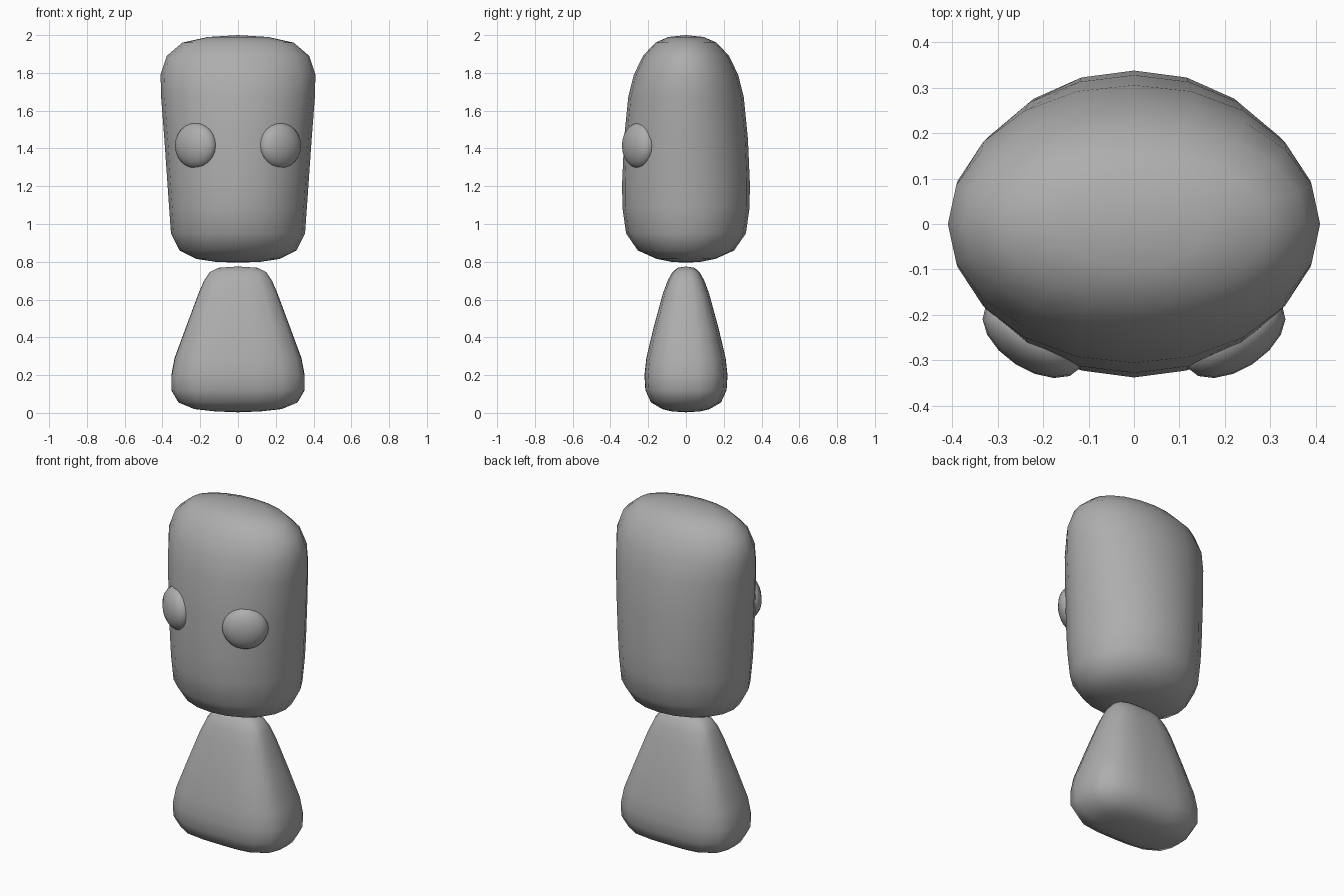
import bpy, bmesh, math

if "Cube" in bpy.data.objects:
    bpy.data.objects.remove(bpy.data.objects["Cube"])

grey = bpy.data.materials.new("grey")
grey.diffuse_color = (0.42, 0.42, 0.42, 1)
grey.use_nodes = True
grey.node_tree.nodes["Principled BSDF"].inputs["Base Color"].default_value = grey.diffuse_color


def finish(name, bm):
    bmesh.ops.recalc_face_normals(bm, faces=bm.faces)
    for f in bm.faces:
        f.smooth = True
    me = bpy.data.meshes.new(name)
    bm.to_mesh(me)
    bm.free()
    me.materials.append(grey)
    ob = bpy.data.objects.new(name, me)
    bpy.context.collection.objects.link(ob)
    return ob


def loft(name, bottom, top, sections, power, sides=20):
    """Stack rounded sections (z, half width, half depth) between two poles."""
    bm = bmesh.new()
    rings = []
    for z, a, b in sections:
        ring = []
        for i in range(sides):
            t = 2 * math.pi * i / sides
            c, s = math.cos(t), math.sin(t)
            r = (abs(c) ** power + abs(s) ** power) ** (-1 / power)
            ring.append(bm.verts.new((a * r * c, b * r * s, z)))
        rings.append(ring)
    for lo, hi in zip(rings, rings[1:]):
        for i in range(sides):
            j = (i + 1) % sides
            bm.faces.new((lo[i], lo[j], hi[j], hi[i]))
    for z, ring in ((bottom, rings[0]), (top, rings[-1])):
        pole = bm.verts.new((0, 0, z))
        for i in range(sides):
            bm.faces.new((ring[i], ring[(i + 1) % sides], pole))
    return finish(name, bm)


# Head: wider at the top from the front, narrower at the top from the side
loft("head", 0.795, 2.0, [
    (0.80, 0.12, 0.08), (0.815, 0.22, 0.155), (0.86, 0.31, 0.255),
    (0.95, 0.355, 0.317), (1.09, 0.365, 0.337), (1.22, 0.374, 0.338),
    (1.45, 0.39, 0.328), (1.67, 0.407, 0.306), (1.79, 0.41, 0.276),
    (1.89, 0.377, 0.228), (1.96, 0.295, 0.162), (1.99, 0.16, 0.094)], 2.05)

# Body: flattened, rounded wedge
loft("body", 0.003, 0.775, [
    (0.008, 0.12, 0.075), (0.02, 0.23, 0.125), (0.055, 0.315, 0.185),
    (0.12, 0.353, 0.215), (0.20, 0.353, 0.22), (0.29, 0.336, 0.21),
    (0.45, 0.277, 0.172), (0.63, 0.21, 0.123), (0.70, 0.18, 0.097),
    (0.745, 0.15, 0.072), (0.768, 0.105, 0.045)], 3.3)

# Eyes: flattened balls turned to follow the head surface
for side, label in ((1, "right"), (-1, "left")):
    bm = bmesh.new()
    bmesh.ops.create_uvsphere(bm, u_segments=16, v_segments=12, radius=1)
    eye = finish("eye_" + label, bm)
    eye.scale = (0.124, 0.07, 0.12)
    eye.rotation_euler = (0, 0, side * math.radians(33))
    eye.location = (side * 0.223, -0.25, 1.415)
